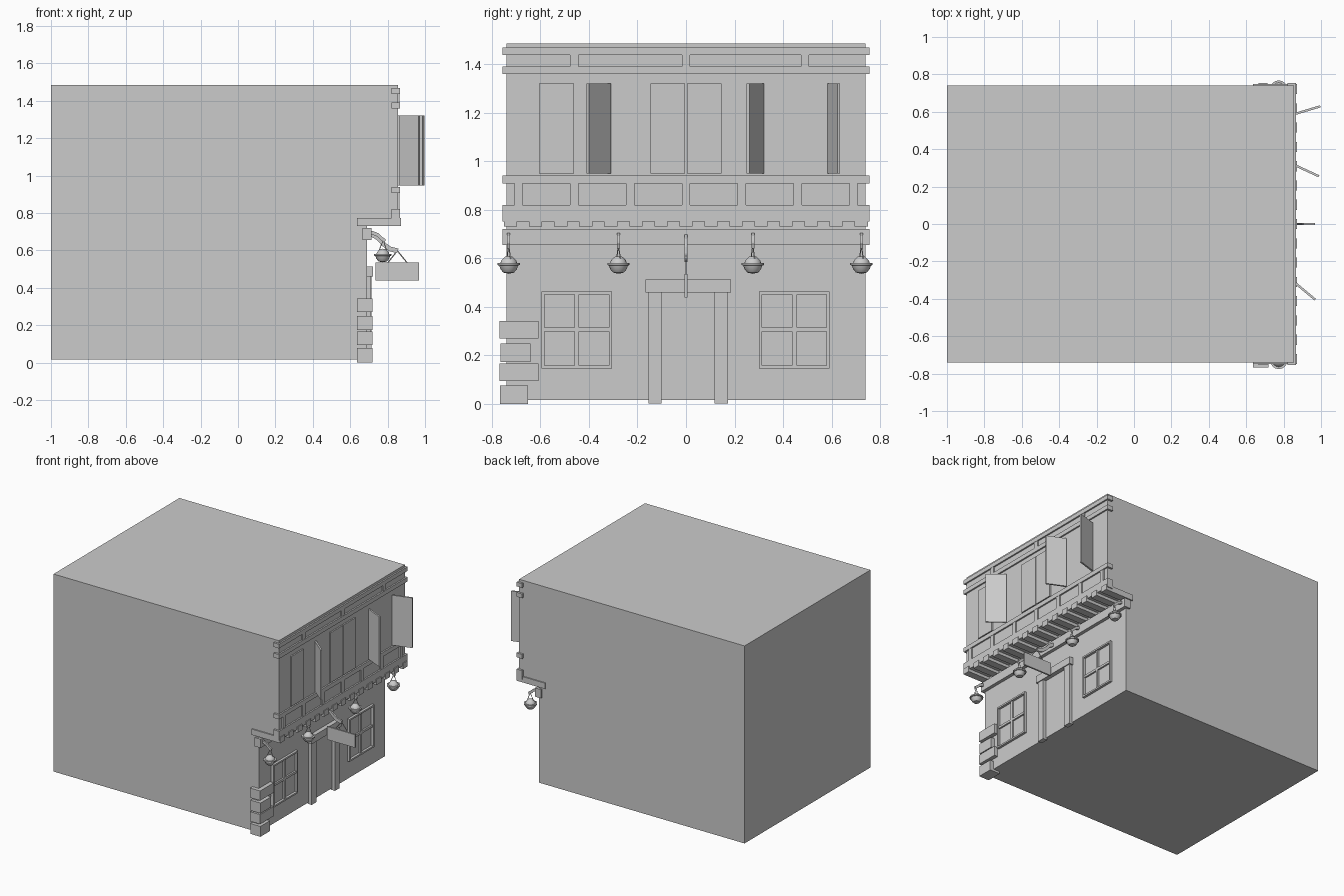
import bpy, bmesh, math
from mathutils import Vector, Matrix

if "Cube" in bpy.data.objects:
    bpy.data.objects.remove(bpy.data.objects["Cube"])


def finish(name, bm, smooth=False):
    bmesh.ops.recalc_face_normals(bm, faces=bm.faces)
    me = bpy.data.meshes.new(name)
    bm.to_mesh(me)
    bm.free()
    ob = bpy.data.objects.new(name, me)
    bpy.context.collection.objects.link(ob)
    if smooth:
        bpy.context.view_layer.objects.active = ob
        ob.select_set(True)
        bpy.ops.object.shade_smooth_by_angle(angle=math.radians(35))
        ob.select_set(False)
    return ob


def box(name, x, y, z):
    bm = bmesh.new()
    size = [b - a for a, b in (x, y, z)]
    mid = [(a + b) / 2 for a, b in (x, y, z)]
    bmesh.ops.create_cube(bm, size=1, matrix=Matrix.Translation(mid) @ Matrix.Diagonal((*size, 1)))
    return finish(name, bm)


def prism(name, pts, y0, y1):
    """Extrude an (x, z) outline along y."""
    bm = bmesh.new()
    f = bm.faces.new([bm.verts.new((x, y0, z)) for x, z in pts])
    g = bmesh.ops.extrude_face_region(bm, geom=[f])['geom']
    bmesh.ops.translate(bm, vec=(0, y1 - y0, 0), verts=[v for v in g if isinstance(v, bmesh.types.BMVert)])
    return finish(name, bm)


def ribbon(name, path, y, thick, width):
    """Curved iron arm: a thickened (x, z) path."""
    up = [(x, z + thick / 2) for x, z in path]
    low = [(x - thick / 3, z - thick / 2) for x, z in reversed(path)]
    return prism(name, up + low, y - width / 2, y + width / 2)


def rod(name, a, b, r):
    a, b = Vector(a), Vector(b)
    bm = bmesh.new()
    rot = (b - a).to_track_quat('Z', 'Y').to_matrix().to_4x4()
    bmesh.ops.create_cone(bm, cap_ends=True, segments=6, radius1=r, radius2=r,
                          depth=(b - a).length, matrix=Matrix.Translation((a + b) / 2) @ rot)
    return finish(name, bm)


def lathe(name, profile, loc, n=16):
    bm = bmesh.new()
    vs = [bm.verts.new((loc[0] + r, loc[1], loc[2] + z)) for r, z in profile]
    es = [bm.edges.new(p) for p in zip(vs, vs[1:])]
    bmesh.ops.spin(bm, geom=vs + es, cent=loc, axis=(0, 0, 1), angle=2 * math.pi, steps=n)
    bmesh.ops.remove_doubles(bm, verts=bm.verts, dist=0.0005)
    return finish(name, bm, True)


# Building mass with overhanging upper storey
prism("building_body", [(-1, .016), (.69, .016), (.69, .752), (.855, .752), (.855, 1.485), (-1, 1.485)], -.74, .74)

# Horizontal trim bands
for i, (z0, z1) in enumerate([(1.436, 1.467), (1.358, 1.39), (.908, .94), (.752, .82)]):
    box(f"trim_band_{i}", (.82, .866), (-.755, .755), (z0, z1))
box("wall_beam", (.665, .715), (-.755, .755), (.655, .72))

# Short uprights in the two friezes
for i in range(7):
    y = -.69 + .23 * i
    box(f"lower_frieze_post_{i}", (.84, .864), (y - .017, y + .017), (.815, .912))
for i, y in enumerate((-.46, 0, .49)):
    box(f"upper_frieze_post_{i}", (.84, .864), (y - .017, y + .017), (1.385, 1.44))

# Floor joists under the overhang
for i in range(15):
    y = -.722 + .1031 * i
    box(f"floor_joist_{i}", (.637, .872), (y - .027, y + .027), (.73, .773))


# Upper shutters: hinge y, opening direction (x, y)
def shutter(name, hinge_y, dx, dy):
    w, t = .143, .012
    ob = box(name, (0, w), (-t / 2, t / 2), (.948, 1.32))
    ob.location = (.859, hinge_y, 0)
    ob.rotation_euler.z = math.atan2(dy, dx)


shutter("closed_shutter_left", -.605, 0, 1)
shutter("open_shutter_left", -.313, .1, -.083)
shutter("closed_shutter_mid_a", -.147, 0, 1)
shutter("closed_shutter_mid_b", .147, 0, -1)
shutter("open_shutter_right_a", .315, .13, -.06)
shutter("open_shutter_right_b", .588, .14, .042)

# Ground floor windows with crossed glazing bars
for s, yc in (("left", -.45), ("right", .446)):
    h, x = .145, (.68, .708)
    for k, y in (("a", yc - h), ("b", yc + h - .012)):
        box(f"{s}_window_side_{k}", x, (y, y + .012), (.147, .463))
    for k, z in (("bottom", .147), ("top", .451)):
        box(f"{s}_window_{k}", x, (yc - h, yc + h), (z, z + .012))
    box(f"{s}_window_mullion", (.68, .702), (yc - .01, yc + .01), (.15, .46))
    box(f"{s}_window_crossbar", (.68, .702), (yc - h, yc + h), (.298, .315))

# Door surround
box("door_jamb_left", (.68, .715), (-.155, -.1), (.003, .46))
box("door_jamb_right", (.68, .715), (.118, .173), (.003, .46))
box("door_lintel", (.68, .722), (-.167, .185), (.46, .513))

# Corner stones
for i, (y0, y1, z0, z1) in enumerate([(-.765, -.65, 0, .077), (-.768, -.607, .095, .166),
                                      (-.763, -.64, .173, .25), (-.768, -.607, .27, .342)]):
    box(f"corner_stone_{i}", (.637, .72), (y0, y1), (z0, z1))

# Hanging sign on its curved arm
ribbon("sign_arm", [(.69, .69), (.72, .685), (.75, .668), (.78, .635), (.815, .608), (.858, .597)], 0, .024, .013)
for k, x in (("a", .80), ("b", .905)):
    rod(f"sign_chain_{k}", (.852, 0, .598), (x, 0, .533), .003)
box("sign_board", (.735, .967), (-.006, .006), (.438, .535))

# Lanterns on brackets
LAMP = [(0, .032), (.016, .029), (.031, .014), (.034, .004), (.046, .004), (.046, -.005),
        (.039, -.007), (.034, -.022), (.022, -.036), (0, -.041)]
for i, y in enumerate((-.73, -.278, .275, .722)):
    ribbon(f"lamp_arm_{i}", [(.69, .697), (.72, .695), (.75, .683), (.775, .66), (.79, .65)], y, .018, .012)
    for k, s in (("a", -1), ("b", 1)):
        rod(f"lamp_chain_{i}{k}", (.777, y, .655), (.774 + s * .022, y + s * .008, .595), .0022)
    lathe(f"lantern_{i}", LAMP, (.774, y, .577))
